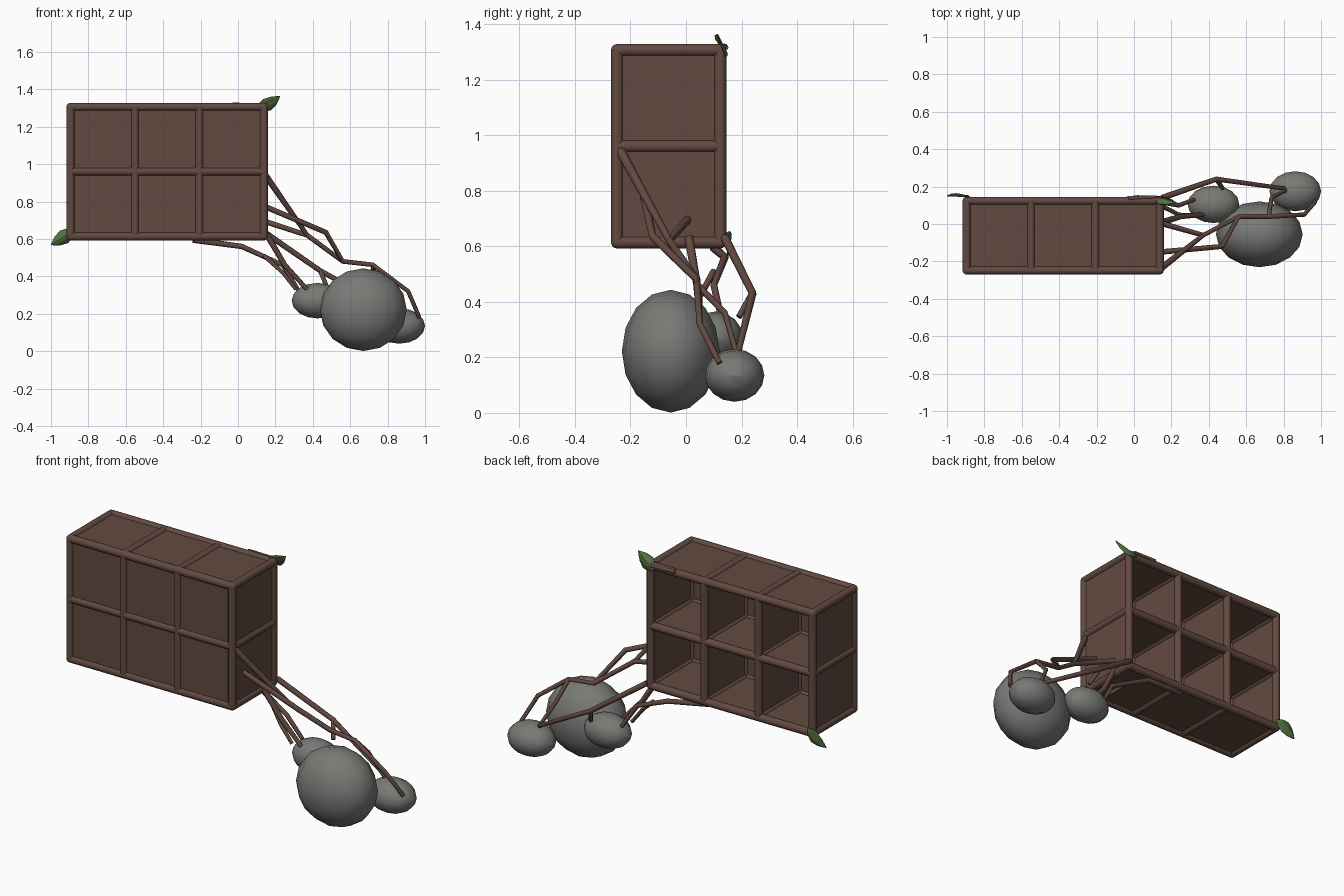
import bpy, bmesh, math
from mathutils import Vector, Matrix

if "Cube" in bpy.data.objects:
    bpy.data.objects.remove(bpy.data.objects["Cube"])


def material(name, rgb):
    m = bpy.data.materials.new(name)
    m.diffuse_color = (*rgb, 1)
    m.use_nodes = True
    m.node_tree.nodes["Principled BSDF"].inputs["Base Color"].default_value = m.diffuse_color
    return m


WOOD = material("brown wood", (0.125, 0.068, 0.053))
STONE = material("grey stone", (0.19, 0.19, 0.18))
LEAF = material("green leaf", (0.085, 0.17, 0.045))


def finish(name, bm, mat, smooth=None):
    bmesh.ops.recalc_face_normals(bm, faces=bm.faces)
    me = bpy.data.meshes.new(name)
    bm.to_mesh(me)
    bm.free()
    me.materials.append(mat)
    ob = bpy.data.objects.new(name, me)
    bpy.context.collection.objects.link(ob)
    if smooth:
        bpy.ops.object.select_all(action='DESELECT')
        ob.select_set(True)
        bpy.context.view_layer.objects.active = ob
        bpy.ops.object.shade_smooth_by_angle(angle=math.radians(smooth))
    return ob


# Crate grid: beam axes
R = 0.022
XS = [-0.917 + R + i * (1.077 - 2 * R) / 3 for i in range(4)]
YS = [-0.27 + R, 0.145 - R]
ZS = [0.592 + R + i * (0.736 - 2 * R) / 2 for i in range(3)]
GRID = [XS, YS, ZS]

# Round beams and swollen joints
bm = bmesh.new()
for axis in range(3):
    a, b = [k for k in range(3) if k != axis]
    lo, hi = GRID[axis][0], GRID[axis][-1]
    rot = [Matrix.Rotation(math.pi / 2, 4, 'Y'), Matrix.Rotation(math.pi / 2, 4, 'X'), Matrix()][axis]
    for u in GRID[a]:
        for v in GRID[b]:
            c = Vector()
            c[axis], c[a], c[b] = (lo + hi) / 2, u, v
            bmesh.ops.create_cone(bm, cap_ends=True, segments=12, radius1=R, radius2=R,
                                  depth=hi - lo, matrix=Matrix.Translation(c) @ rot)
for x in XS:
    for y in YS:
        for z in ZS:
            s = [R if p in (g[0], g[-1]) else 0.034 for p, g in zip((x, y, z), GRID)]
            bmesh.ops.create_uvsphere(bm, u_segments=12, v_segments=8, radius=1,
                                      matrix=Matrix.Translation((x, y, z)) @ Matrix.Diagonal((*s, 1)))
finish("crate_beams", bm, WOOD, 40)

# Panels: closed front, top, bottom, sides and inner dividers; open back
bm = bmesh.new()
T = 0.016
OFF = R - 0.014 - T / 2          # outer skins sit just below the beam tops


def panel(axis, pos):
    lo = Vector((XS[0], YS[0], ZS[0]))
    hi = Vector((XS[-1], YS[-1], ZS[-1]))
    lo[axis], hi[axis] = pos - T / 2, pos + T / 2
    bmesh.ops.create_cube(bm, size=1, matrix=Matrix.Translation((lo + hi) / 2)
                          @ Matrix.Diagonal((*(hi - lo), 1)))


panel(1, YS[0] - OFF)
for axis in (0, 2):
    g = GRID[axis]
    for i, p in enumerate(g):
        panel(axis, p - OFF if i == 0 else p + OFF if i == len(g) - 1 else p)
finish("crate_panels", bm, WOOD)

# Stones: rounded cubes squashed to size
for name, pos, size in (("large_stone", (0.67, -0.055, 0.222), (0.232, 0.176, 0.221)),
                        ("near_stone", (0.425, 0.105, 0.27), (0.138, 0.10, 0.095)),
                        ("far_stone", (0.862, 0.175, 0.135), (0.138, 0.107, 0.095))):
    bm = bmesh.new()
    bmesh.ops.create_cube(bm, size=2)
    bmesh.ops.subdivide_edges(bm, edges=bm.edges[:], cuts=3, use_grid_fill=True)
    for v in bm.verts:
        d = Vector([math.tan(c * math.pi / 4) for c in v.co]).normalized()
        v.co = Vector(pos) + Vector([d[k] * size[k] for k in range(3)])
    finish(name, bm, STONE, 30)

# Roots: tapering bent tubes from the crate to the stones
ROOTS = {
    "upper_root": ([(0.14, -0.24, 0.95), (0.37, -0.06, 0.62)], 0.018, 0.012),
    "long_root": ([(0.14, -0.15, 0.775), (0.47, -0.12, 0.635), (0.56, 0.04, 0.48), (0.72, 0.04, 0.462),
                   (0.91, 0.05, 0.32), (0.97, 0.12, 0.18)], 0.015, 0.011),
    "middle_root": ([(0.14, 0.005, 0.695), (0.37, -0.06, 0.62), (0.56, 0.04, 0.48)], 0.015, 0.012),
    "drop_root": ([(0.72, 0.04, 0.462), (0.735, 0.14, 0.36), (0.81, 0.18, 0.22)], 0.012, 0.010),
    "inner_root": ([(0.15, 0.01, 0.63), (0.25, 0.04, 0.46), (0.37, 0.05, 0.33)], 0.017, 0.012),
    "back_root": ([(0.15, 0.14, 0.63), (0.44, 0.24, 0.43), (0.80, 0.19, 0.23), (0.82, 0.16, 0.20)], 0.016, 0.010),
    "back_twig": ([(0.44, 0.24, 0.43), (0.475, 0.19, 0.345)], 0.013, 0.011),
    "under_root": ([(-0.24, 0.10, 0.595), (0.02, 0.14, 0.56), (0.24, 0.10, 0.46), (0.32, 0.13, 0.33)], 0.016, 0.011),
    "under_fork": ([(0.14, 0.10, 0.51), (0.24, 0.05, 0.42), (0.31, 0.05, 0.33)], 0.012, 0.010),
    "leaf_stem": ([(-0.03, 0.138, 1.318), (0.12, 0.145, 1.315)], 0.012, 0.008),
}
for name, (pts, r0, r1) in ROOTS.items():
    cu = bpy.data.curves.new(name, 'CURVE')
    cu.dimensions = '3D'
    cu.bevel_depth = 1
    cu.bevel_resolution = 2
    cu.use_fill_caps = True
    sp = cu.splines.new('POLY')
    sp.points.add(len(pts) - 1)
    for i, p in enumerate(pts):
        sp.points[i].co = (*p, 1)
        sp.points[i].radius = r0 + (r1 - r0) * i / (len(pts) - 1)
    cu.materials.append(WOOD)
    ob = bpy.data.objects.new(name, cu)
    bpy.context.collection.objects.link(ob)


# Leaves: pointed blades folded along the midrib
def leaf(name, base, tip, side, width):
    base, tip = Vector(base), Vector(tip)
    along = (tip - base).normalized()
    side = Vector(side)
    side = (side - along * side.dot(along)).normalized()
    up = along.cross(side)
    bm = bmesh.new()
    rows = []
    for t, w in ((0, 0.12), (0.2, 0.75), (0.42, 1), (0.7, 0.72), (0.88, 0.33), (1, 0.03)):
        c = base.lerp(tip, t)
        rows.append([bm.verts.new(c + side * s * w * width / 2 + up * abs(s) * w * 0.012) for s in (-1, 0, 1)])
    for p, q in zip(rows, rows[1:]):
        for k in (0, 1):
            bm.faces.new((p[k], p[k + 1], q[k + 1], q[k]))
    ob = finish(name, bm, LEAF, 30)
    ob.modifiers.new("thickness", 'SOLIDIFY').thickness = 0.004


leaf("top_leaf", (0.105, 0.15, 1.295), (0.225, 0.115, 1.364), (-0.02, -0.04, 0.07), 0.08)
leaf("bottom_leaf", (-0.88, 0.143, 0.645), (-1.0, 0.148, 0.568), (-0.5, 0.1, 0.8), 0.08)
